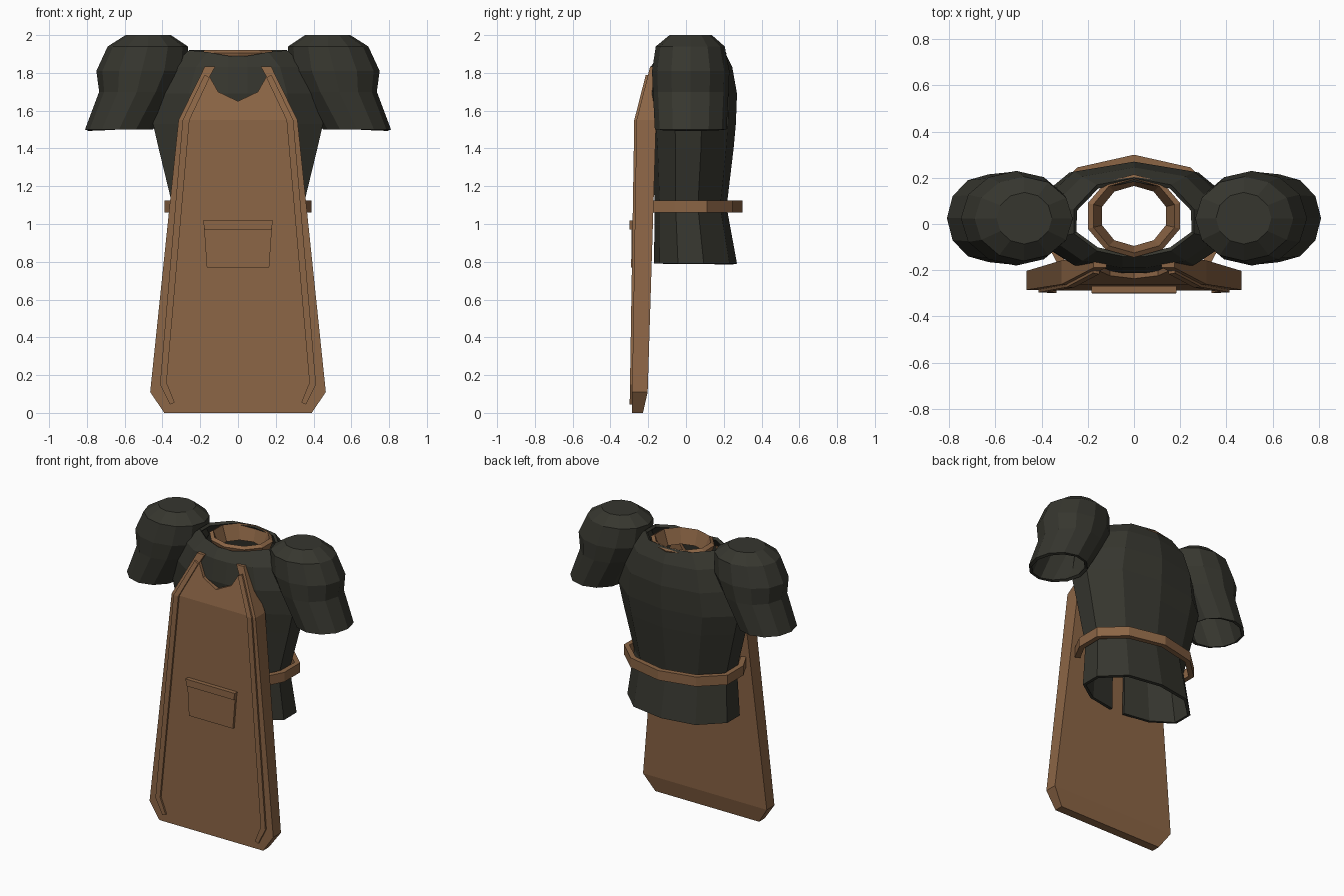
import bpy, bmesh
from math import cos, sin, tau

if "Cube" in bpy.data.objects:
    bpy.data.objects.remove(bpy.data.objects["Cube"])


def material(name, color):
    m = bpy.data.materials.new(name)
    m.diffuse_color = (*color, 1)
    m.use_nodes = True
    m.node_tree.nodes["Principled BSDF"].inputs["Base Color"].default_value = m.diffuse_color
    return m


CLOTH = material("dark_cloth", (0.037, 0.037, 0.028))
LEATHER = material("brown_leather", (0.26, 0.13, 0.06))


def finish(name, verts, faces, mat, thick=0):
    me = bpy.data.meshes.new(name)
    me.from_pydata(verts, [], faces)
    bm = bmesh.new()
    bm.from_mesh(me)
    bmesh.ops.recalc_face_normals(bm, faces=bm.faces)
    bm.to_mesh(me)
    bm.free()
    me.materials.append(mat)
    ob = bpy.data.objects.new(name, me)
    bpy.context.collection.objects.link(ob)
    if thick:
        s = ob.modifiers.new("thickness", 'SOLIDIFY')
        s.thickness, s.offset = thick, -1
    return ob


def loft(name, rings, mat, thick=0, closed=True, cap=False, skip=()):
    """Skin a stack of equal-length rings; skip holds (level, side) faces to leave open."""
    n = len(rings[0])
    faces = [(i * n + j, i * n + (j + 1) % n, (i + 1) * n + (j + 1) % n, (i + 1) * n + j)
             for i in range(len(rings) - 1) for j in range(n if closed else n - 1)
             if (i, j) not in skip]
    if cap:
        faces.append(tuple(range((len(rings) - 1) * n, len(rings) * n)))
    return finish(name, [v for r in rings for v in r], faces, mat, thick)


def slab(name, polys, front, back, mat):
    """Thick plate from x,z polygons; front and back give y for a height z."""
    pts = list(dict.fromkeys(p for poly in polys for p in poly))
    n = len(pts)
    verts = [(x, front(z), z) for x, z in pts] + [(x, back(z), z) for x, z in pts]
    idx = [[pts.index(p) for p in poly] for poly in polys]
    faces = [tuple(f) for f in idx] + [tuple(i + n for i in reversed(f)) for f in idx]
    edges = {(f[k], f[(k + 1) % len(f)]) for f in idx for k in range(len(f))}
    faces += [(b, a, a + n, b + n) for a, b in sorted(edges) if (b, a) not in edges]
    return finish(name, verts, faces, mat)


def curve(*pts):
    """Piecewise linear y(z)."""
    def f(z):
        for (z0, y0), (z1, y1) in zip(pts, pts[1:]):
            if z <= z1:
                break
        return y0 + (y1 - y0) * (z - z0) / (z1 - z0)
    return f


def ellipse(cx, cy, rx, ry, z, n, phase=0.5):
    return [(cx + rx * cos(tau * (k + phase) / n), cy + ry * sin(tau * (k + phase) / n), z)
            for k in range(n)]


# Shirt body: 11-sided, with a slit at the bottom of the front
def torso_ring(z, w, yf, yb, dip=0):
    d = yb - yf
    half = [(0.05, yf, z - dip), (0.62 * w, yf + 0.07 * d, z - dip / 3),
            (w, yf + 0.29 * d, z), (w, yf + 0.6 * d, z), (0.62 * w, yb - 0.09 * d, z)]
    return half + [(0, yb, z)] + [(-x, y, h) for x, y, h in reversed(half)]


torso = [(0.79, 0.375, -0.17, 0.27), (1.09, 0.345, -0.165, 0.215), (1.4, 0.42, -0.18, 0.252),
         (1.53, 0.45, -0.19, 0.264), (1.69, 0.42, -0.212, 0.27), (1.83, 0.36, -0.19, 0.245),
         (1.92, 0.26, -0.14, 0.2, 0.03)]
loft("shirt_body", [torso_ring(*t) for t in torso], CLOTH, 0.02, skip={(0, 10)})

# Puffed sleeves: inner x, outer x, front y, back y, height
sleeve = [(0.45, 0.81, -0.165, 0.215, 1.5), (0.335, 0.735, -0.175, 0.225, 1.7),
          (0.27, 0.75, -0.18, 0.23, 1.81), (0.265, 0.69, -0.16, 0.205, 1.94),
          (0.355, 0.595, -0.087, 0.137, 2.0)]
for side, s in (("right", 1), ("left", -1)):
    loft(f"{side}_sleeve",
         [ellipse(s * (a + b) / 2, (c + d) / 2, (b - a) / 2, (d - c) / 2, z, 12, 0)
          for a, b, c, d, z in sleeve], CLOTH, 0.02, cap=True)

# Neck strap: sloping closed band
loft("neck_strap", [ellipse(0, 0.035, rx, ry, z, 10) for rx, ry, z in
                    [(0.175, 0.15, 1.81), (0.21, 0.18, 1.905), (0.185, 0.16, 1.92),
                     (0.145, 0.13, 1.82), (0.175, 0.15, 1.81)]], LEATHER)

# Belt: open band ending behind the apron
belt_half = [(0.33, -0.175), (0.39, -0.06), (0.39, 0.11), (0.245, 0.245)]
belt = belt_half + [(0, 0.3)] + [(-x, y) for x, y in reversed(belt_half)]
loft("belt", [[(x, y, z) for x, y in belt] for z in (1.06, 1.125)], LEATHER, 0.035, closed=False)

# Apron panel with bent bib
front = curve((0, -0.287), (1.55, -0.262), (1.84, -0.188))
back = curve((0, -0.228), (0.11, -0.203), (1.2, -0.165), (1.55, -0.158), (1.84, -0.14))


def mirrored(pts):
    return pts + [(-x, z) for x, z in reversed(pts)]


neck = [(0.315, 1.55), (0.175, 1.835), (0.12, 1.835), (0.15, 1.78), (0.105, 1.7)]
slab("apron", [mirrored([(0.39, 0), (0.465, 0.11)])[:2] + [(-0.465, 0.11), (-0.39, 0)],
               [(-0.465, 0.11), (0.465, 0.11), (0.315, 1.55), (-0.315, 1.55)],
               neck + [(0, 1.65)] + [(-x, z) for x, z in reversed(neck)]],
     front, back, LEATHER)


# Raised edge trim on both sides of the apron
def raised(d):
    return lambda z: front(z) - d


outer = [(0.36, 0.045), (0.413, 0.15), (0.293, 1.55), (0.177, 1.79)]
inner = [(0.335, 0.055), (0.378, 0.16), (0.257, 1.55), (0.15, 1.775)]
for side, s in (("right", 1), ("left", -1)):
    o, i = ([(s * x, z) for x, z in p] for p in (outer, inner))
    slab(f"{side}_apron_trim", [[i[k], o[k], o[k + 1], i[k + 1]] for k in range(3)],
         raised(0.012), raised(-0.005), LEATHER)

# Pocket and its flap
slab("pocket", [mirrored([(0.165, 0.77), (0.18, 0.985)])], raised(0.016), raised(-0.005), LEATHER)
slab("pocket_flap", [mirrored([(0.178, 0.972), (0.185, 1.018)])],
     raised(0.029), raised(-0.005), LEATHER)
